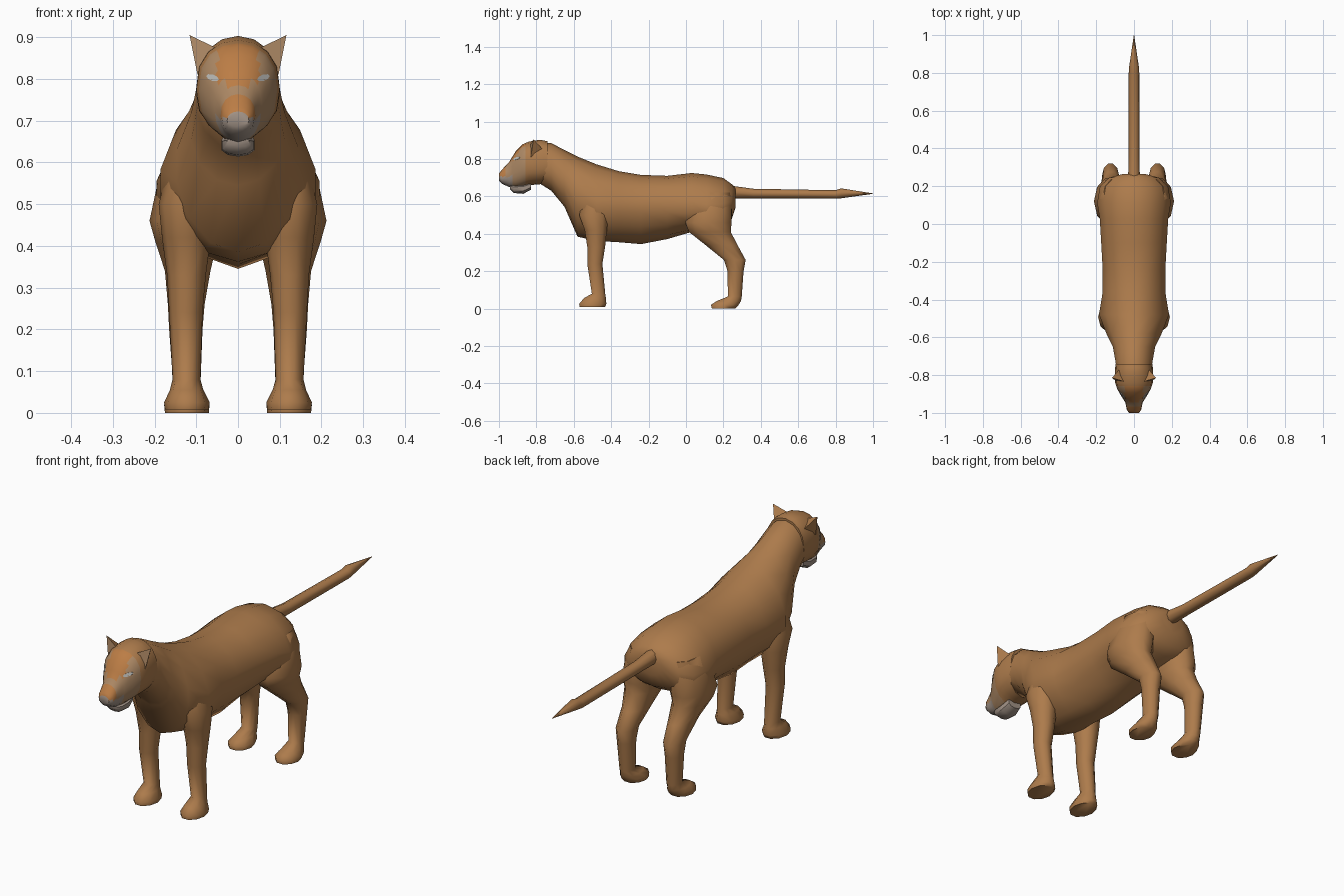
import bpy, bmesh, math
from mathutils import Vector
from mathutils.bvhtree import BVHTree


def material(name, colour):
    m = bpy.data.materials.new(name)
    m.diffuse_color = (*colour, 1)
    return m


FUR = material("tawny_fur", (0.42, 0.20, 0.072))
BROW = material("orange_brow", (0.50, 0.205, 0.06))
FACE = material("pale_face", (0.42, 0.25, 0.13))
CHIN = material("grey_muzzle", (0.36, 0.29, 0.24))
EYE = material("pale_eye", (0.50, 0.50, 0.48))


def finish(name, bm, mats, mirror=False, angle=50):
    bmesh.ops.recalc_face_normals(bm, faces=bm.faces)
    mesh = bpy.data.meshes.new(name)
    bm.to_mesh(mesh)
    bm.free()
    ob = bpy.data.objects.new(name, mesh)
    bpy.context.collection.objects.link(ob)
    for m in mats:
        mesh.materials.append(m)
    bpy.ops.object.select_all(action='DESELECT')
    ob.select_set(True)
    bpy.context.view_layer.objects.active = ob
    bpy.ops.object.shade_smooth_by_angle(angle=math.radians(angle))
    if mirror:
        ob.modifiers.new("mirror", 'MIRROR').use_mirror_merge = False
    return ob


def loft(rings):
    """Skin a list of equal-length point rings and cap the ends."""
    bm = bmesh.new()
    vs = [[bm.verts.new(p) for p in r] for r in rings]
    n = len(vs[0])
    for a, b in zip(vs, vs[1:]):
        for i in range(n):
            bm.faces.new((a[i], a[(i + 1) % n], b[(i + 1) % n], b[i]))
    bm.faces.new(vs[0])
    bm.faces.new(vs[-1])
    return bm


def section(y, bottom, top, half, mid, p_top=1.0, p_bot=1.0, n=14):
    """Upright cross-section, widest at height mid."""
    pts = []
    for i in range(n):
        a = math.tau * i / n
        c = math.cos(a)
        z = mid + (top - mid) * c ** p_top if c >= 0 else mid - (mid - bottom) * (-c) ** p_bot
        pts.append(Vector((half * math.sin(a), y, z)))
    return pts


def slice_z(z, x0, x1, y0, y1, n=10):
    """Level cross-section of a leg."""
    return [Vector(((x0 + x1) / 2 + (x1 - x0) / 2 * math.cos(math.tau * i / n),
                    (y0 + y1) / 2 + (y1 - y0) / 2 * math.sin(math.tau * i / n), z))
            for i in range(n)]


# Neck, trunk and rump: y, bottom, top, half width, widest height, top and bottom fullness
trunk = [
    (-0.80, 0.68, 0.89, 0.090, 0.78, 0.9, 1.0),
    (-0.72, 0.63, 0.885, 0.102, 0.75, 1.0, 1.0),
    (-0.65, 0.545, 0.848, 0.115, 0.68, 1.0, 1.0),
    (-0.58, 0.385, 0.813, 0.150, 0.59, 1.1, 1.1),
    (-0.48, 0.362, 0.772, 0.190, 0.54, 1.1, 1.4),
    (-0.36, 0.355, 0.735, 0.170, 0.54, 1.0, 1.4),
    (-0.24, 0.345, 0.715, 0.170, 0.54, 0.95, 1.4),
    (-0.10, 0.372, 0.710, 0.178, 0.54, 0.95, 1.3),
    (0.03, 0.41, 0.725, 0.186, 0.53, 0.95, 1.1),
    (0.11, 0.43, 0.717, 0.200, 0.51, 1.0, 1.0),
    (0.20, 0.45, 0.698, 0.185, 0.52, 1.0, 1.0),
    (0.245, 0.48, 0.665, 0.135, 0.55, 1.0, 1.0),
    (0.265, 0.54, 0.645, 0.060, 0.59, 1.0, 1.0),
]
finish("body", loft([section(*s) for s in trunk]), [FUR], angle=70)

# Front legs: z, inner x, outer x, front y, back y
front = [
    (0.60, 0.06, 0.165, -0.55, -0.42), (0.50, 0.06, 0.190, -0.575, -0.41),
    (0.42, 0.065, 0.182, -0.545, -0.42), (0.33, 0.077, 0.170, -0.53, -0.43),
    (0.24, 0.085, 0.165, -0.53, -0.445), (0.08, 0.090, 0.157, -0.505, -0.43),
    (0.055, 0.083, 0.163, -0.55, -0.425), (0.025, 0.068, 0.177, -0.575, -0.422),
    (0.008, 0.07, 0.175, -0.572, -0.43),
]
finish("front_leg", loft([slice_z(*s) for s in front]), [FUR], True, 70)

# Hind legs with thigh, hock and paw
hind = [
    (0.62, 0.04, 0.165, 0.04, 0.24), (0.54, 0.03, 0.195, 0.01, 0.25),
    (0.46, 0.035, 0.212, -0.01, 0.25), (0.41, 0.05, 0.198, 0.01, 0.245),
    (0.34, 0.066, 0.175, 0.10, 0.28), (0.26, 0.08, 0.168, 0.20, 0.322),
    (0.20, 0.085, 0.165, 0.22, 0.31), (0.065, 0.090, 0.155, 0.222, 0.30),
    (0.04, 0.083, 0.163, 0.16, 0.297), (0.02, 0.068, 0.177, 0.13, 0.285),
    (0.0, 0.07, 0.175, 0.135, 0.265),
]
finish("hind_leg", loft([slice_z(*s) for s in hind]), [FUR], True, 70)

# Tail
tail = [(0.22, 0.588, 0.66, 0.032), (0.36, 0.59, 0.641, 0.028), (0.80, 0.588, 0.633, 0.028),
        (0.83, 0.590, 0.643, 0.026), (1.0, 0.614, 0.616, 0.001)]
finish("tail", loft([section(y, b, t, w, (b + t) / 2, n=8) for y, b, t, w in tail]), [FUR], angle=60)

# Head, tapering to the muzzle
skull = [
    (-0.74, 0.67, 0.895, 0.098, 0.77), (-0.78, 0.665, 0.903, 0.101, 0.77),
    (-0.84, 0.660, 0.893, 0.100, 0.775), (-0.875, 0.650, 0.878, 0.088, 0.775),
    (-0.91, 0.645, 0.842, 0.068, 0.755), (-0.945, 0.650, 0.785, 0.046, 0.72),
    (-0.985, 0.668, 0.742, 0.038, 0.70), (-1.0, 0.685, 0.722, 0.026, 0.70),
]
bm = loft([section(*s, 0.8, 0.85, 16) for s in skull])
bmesh.ops.subdivide_edges(bm, edges=bm.edges[:], cuts=1, use_grid_fill=True)
bmesh.ops.recalc_face_normals(bm, faces=bm.faces)
for f in bm.faces:
    c = f.calc_center_median()
    if c.y > -0.85:
        f.material_index = 0
    elif c.y < -0.92 and c.z < 0.705:
        f.material_index = 3
    elif (c.z > 0.79 and abs(c.x) < 0.05) or (c.y < -0.975 and c.z > 0.705):
        f.material_index = 1
    else:
        f.material_index = 2
head_tree = BVHTree.FromBMesh(bm)
finish("head", bm, [FUR, BROW, FACE, CHIN])

# Lower jaw
jaw = [(-0.83, 0.635, 0.68, 0.035), (-0.87, 0.614, 0.67, 0.042),
       (-0.92, 0.618, 0.665, 0.039), (-0.94, 0.638, 0.66, 0.028)]
finish("jaw", loft([section(y, b, t, w, (b + t) / 2, 0.8, 0.7, 10) for y, b, t, w in jaw]), [CHIN])

# Ears: front face pale, the rest fur
bm = bmesh.new()
inner, outer, back, tip = [bm.verts.new(p) for p in (
    (0.048, -0.835, 0.872), (0.097, -0.83, 0.81), (0.075, -0.765, 0.85), (0.116, -0.815, 0.905))]
bm.faces.new((inner, outer, tip)).material_index = 1
for tri in ((outer, back, tip), (back, inner, tip), (inner, back, outer)):
    bm.faces.new(tri)
finish("ear", bm, [FUR, FACE], True, 30)

# Eyes: thin almond plates laid on the face
bm = bmesh.new()
rim = []
for i in range(8):
    a = math.tau * i / 8
    x = 0.061 + 0.015 * math.cos(a)
    z = 0.803 + 0.008 * math.sin(a) + 0.25 * (x - 0.061)
    hit = head_tree.ray_cast(Vector((x, -2, z)), Vector((0, 1, 0)))[0]
    y = hit.y if hit else -0.87
    rim.append(bm.verts.new((x, y - 0.003, z)))
bm.faces.new(rim)
plate = bmesh.ops.extrude_face_region(bm, geom=bm.faces[:])
bmesh.ops.translate(bm, vec=(0, 0.005, 0),
                    verts=[g for g in plate["geom"] if isinstance(g, bmesh.types.BMVert)])
finish("eye", bm, [EYE], True, 30)
